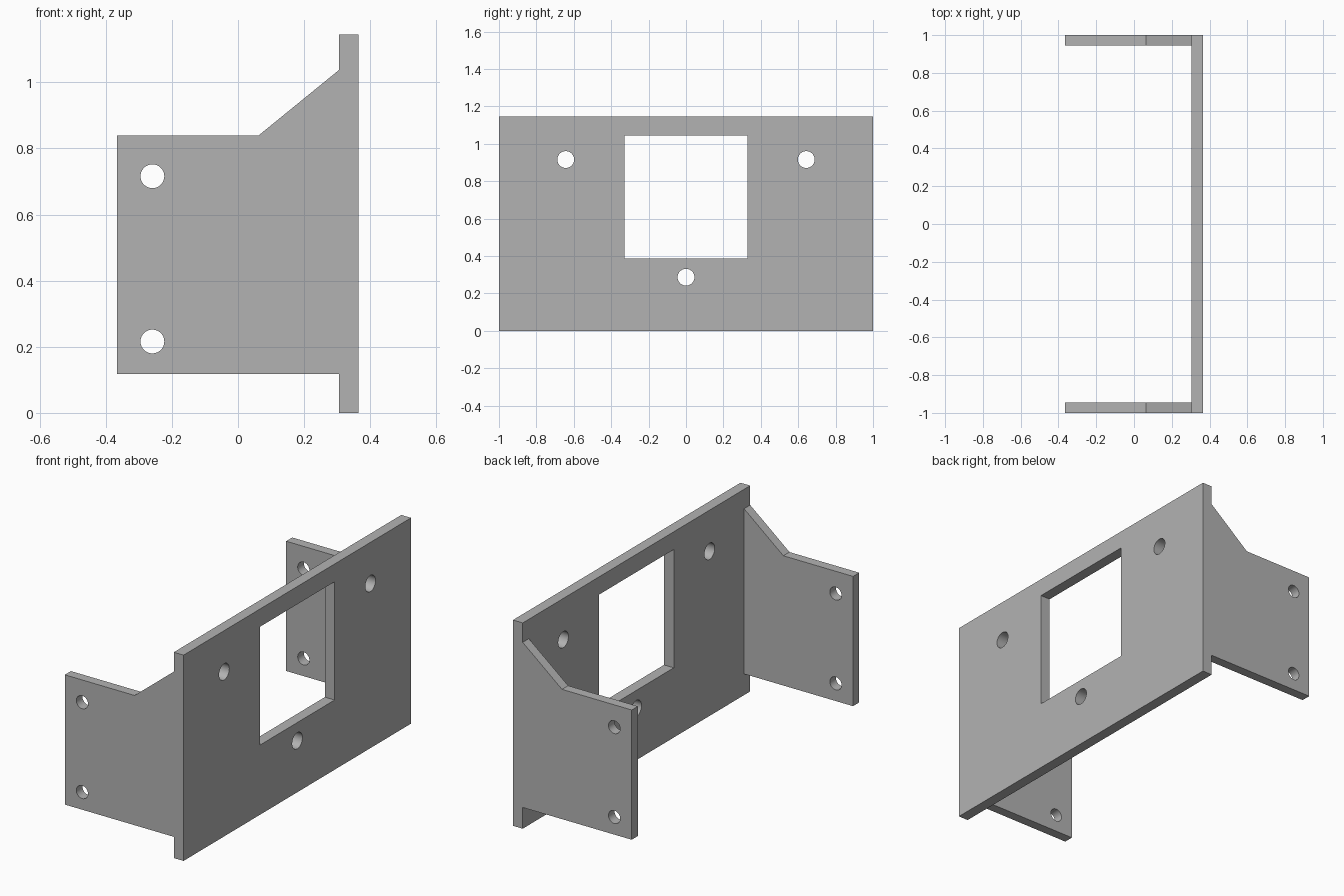
import bpy
import bmesh
from math import pi
from mathutils import Matrix, Vector

cube = bpy.data.objects.get("Cube")
if cube:
    bpy.data.objects.remove(cube, do_unlink=True)

COLOR = (0.45, 0.45, 0.45, 1)
grey = bpy.data.materials.new("plain grey")
grey.use_nodes = True
grey.diffuse_color = COLOR
grey.node_tree.nodes["Principled BSDF"].inputs["Base Color"].default_value = COLOR

BACK, INNER, OUTER = -0.366, 0.305, 0.365   # x of ear ends, plate faces
HEIGHT, EAR = 1.145, 0.054                  # plate height, ear thickness


def finish(name, bm):
    bmesh.ops.recalc_face_normals(bm, faces=bm.faces)
    mesh = bpy.data.meshes.new(name)
    bm.to_mesh(mesh)
    bm.free()
    mesh.materials.append(grey)
    obj = bpy.data.objects.new(name, mesh)
    bpy.context.collection.objects.link(obj)
    return obj


def prism(name, points, depth):
    """Extrude a closed outline along a vector."""
    bm = bmesh.new()
    face = bm.faces.new([bm.verts.new(p) for p in points])
    out = bmesh.ops.extrude_face_region(bm, geom=[face])
    verts = [v for v in out["geom"] if isinstance(v, bmesh.types.BMVert)]
    bmesh.ops.translate(bm, vec=Vector(depth), verts=verts)
    return finish(name, bm)


def drill(name, radius, centre, axis, length):
    """Round cutter along the x or y axis."""
    bm = bmesh.new()
    turn = Matrix.Rotation(pi / 2, 4, "Y" if axis == "X" else "X")
    bmesh.ops.create_cone(bm, cap_ends=True, segments=48, radius1=radius,
                          radius2=radius, depth=length,
                          matrix=Matrix.Translation(centre) @ turn)
    return finish(name, bm)


def combine(target, tool, operation):
    """Apply a boolean and discard the helper."""
    tool.hide_render = True
    mod = target.modifiers.new(operation.lower(), "BOOLEAN")
    mod.operation, mod.solver, mod.object = operation, "EXACT", tool
    bpy.context.view_layer.objects.active = target
    bpy.ops.object.modifier_apply(modifier=mod.name)
    bpy.data.objects.remove(tool, do_unlink=True)


def slab(name, y, z0, z1, x0, x1):
    return prism(name, [(x0, -y, z0), (x0, y, z0), (x0, y, z1), (x0, -y, z1)],
                 (x1 - x0, 0, 0))


# Upright mounting plate
bracket = slab("mounting_bracket", 1, 0, HEIGHT, INNER, OUTER)

# Side ears with a sloped gusset, one at each end of the plate
ear_outline = [(BACK, 0.118), (INNER + 0.03, 0.118), (INNER + 0.03, 1.037),
               (INNER, 1.037), (0.063, 0.84), (BACK, 0.84)]
for side in (-1, 1):
    ear = prism("ear", [(x, side, z) for x, z in ear_outline],
                (0, -side * EAR, 0))
    combine(bracket, ear, "UNION")

# Square window and three plate holes
combine(bracket, slab("window_cutter", 0.328, 0.388, 1.046, 0.2, 0.5), "DIFFERENCE")
for y, z in ((-0.643, 0.916), (0.643, 0.916), (0, 0.287)):
    combine(bracket, drill("plate_drill", 0.045, (0.335, y, z), "X", 0.3), "DIFFERENCE")

# Two holes through both ears
for z in (0.716, 0.216):
    combine(bracket, drill("ear_drill", 0.036, (-0.259, 0, z), "Y", 2.4), "DIFFERENCE")

# Smooth hole walls, sharp plate edges
bpy.ops.object.select_all(action="DESELECT")
bracket.select_set(True)
bpy.context.view_layer.objects.active = bracket
bpy.ops.object.shade_smooth_by_angle(angle=pi / 6)
